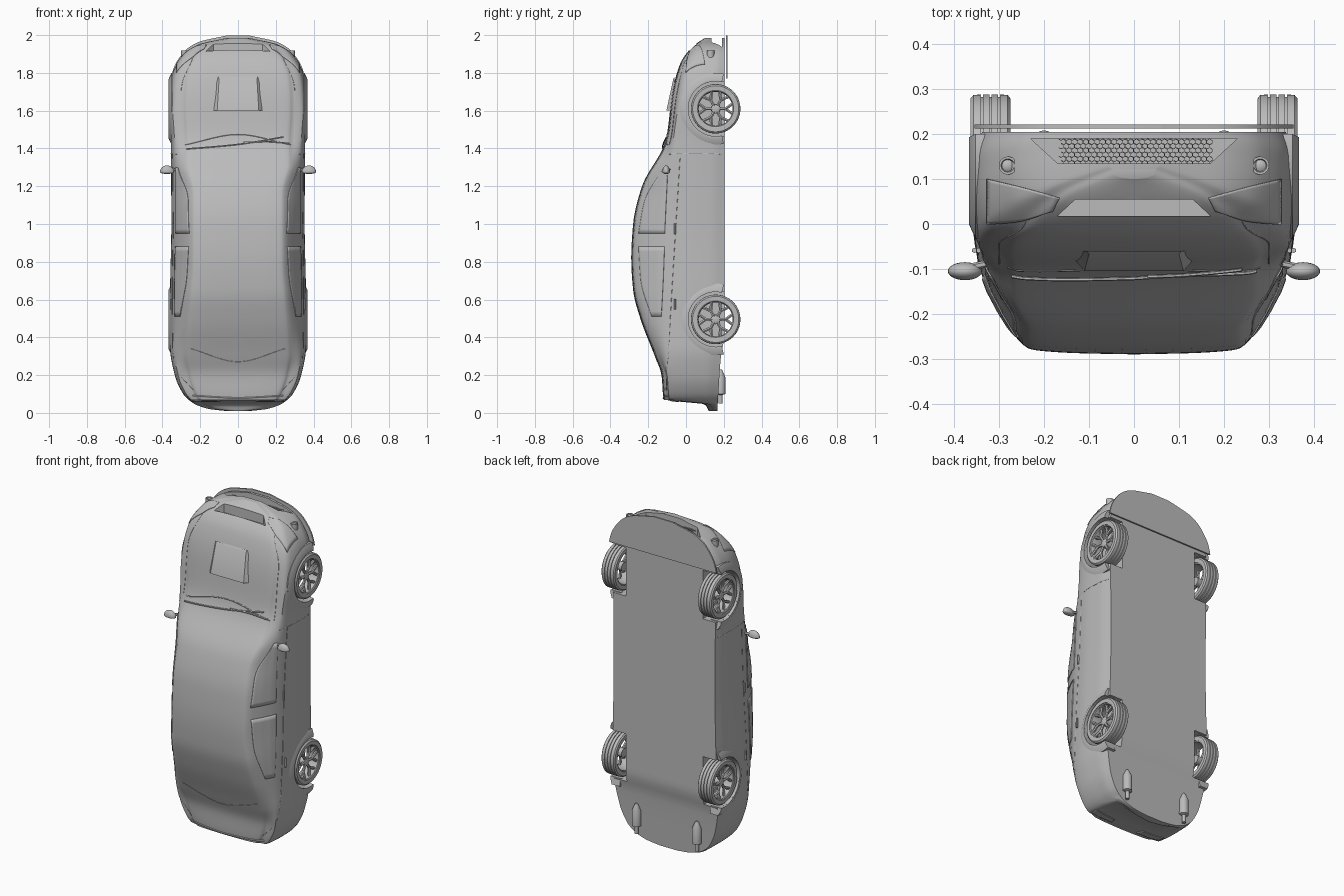
import bpy, bmesh, math
from mathutils import Vector
from mathutils.bvhtree import BVHTree

if "Cube" in bpy.data.objects:
    bpy.data.objects.remove(bpy.data.objects["Cube"], do_unlink=True)

grey = bpy.data.materials.new("plain grey")
grey.use_nodes = True
grey.diffuse_color = (0.5, 0.5, 0.5, 1)
grey.node_tree.nodes["Principled BSDF"].inputs["Base Color"].default_value = (0.5, 0.5, 0.5, 1)


def spline(keys, t):
    """Smooth curve through (position, value) keys without overshoot."""
    t = min(max(t, keys[0][0]), keys[-1][0])
    i = 0
    while i < len(keys) - 2 and t > keys[i + 1][0]:
        i += 1
    grad = lambda k: (keys[k + 1][1] - keys[k][1]) / (keys[k + 1][0] - keys[k][0])

    def slope(k):
        if k == 0 or k == len(keys) - 1:
            return grad(max(k - 1, 0))
        a, b = grad(k - 1), grad(k)
        return 2 * a * b / (a + b) if a * b > 0 else 0

    (t0, v0), (t1, v1) = keys[i], keys[i + 1]
    h = t1 - t0
    u = (t - t0) / h
    return (v0 * (1 + 2 * u) * (1 - u) ** 2 + v1 * u * u * (3 - 2 * u)
            + h * u * (1 - u) * (slope(i) * (1 - u) - slope(i + 1) * u))


def finish(name, bm, mirror=False):
    bmesh.ops.remove_doubles(bm, verts=bm.verts, dist=0.00001)
    bmesh.ops.recalc_face_normals(bm, faces=bm.faces)
    mesh = bpy.data.meshes.new(name)
    bm.to_mesh(mesh)
    bm.free()
    obj = bpy.data.objects.new(name, mesh)
    bpy.context.collection.objects.link(obj)
    return dress(obj, mirror)


def dress(obj, mirror):
    obj.data.materials.append(grey)
    if mirror:
        obj.modifiers.new("Mirror", 'MIRROR').use_mirror_merge = False
    return obj


def prism(name, points, push, mirror=False):
    """Extrude a flat outline along a vector."""
    bm = bmesh.new()
    face = bm.faces.new([bm.verts.new(p) for p in points])
    out = bmesh.ops.extrude_face_region(bm, geom=[face])["geom"]
    bmesh.ops.translate(bm, verts=[v for v in out if isinstance(v, bmesh.types.BMVert)], vec=push)
    return finish(name, bm, mirror)


def revolve(name, profile, centre, axis='X', start=0, sweep=math.tau, steps=48, mirror=True):
    """Turn a closed (along axis, radius) outline about the X or Z axis."""
    bm = bmesh.new()
    rings = []
    for i in range(steps + 1):
        t = start + sweep * i / steps
        c, s = math.cos(t), math.sin(t)
        rings.append([bm.verts.new(Vector(centre) + Vector((a, r * c, r * s) if axis == 'X' else (r * c, r * s, a)))
                      for a, r in profile])
    for p, q in zip(rings, rings[1:]):
        for j in range(len(profile)):
            bm.faces.new((p[j - 1], p[j], q[j], q[j - 1]))
    if sweep < math.tau:
        bm.faces.new(rings[0])
        bm.faces.new(rings[-1])
    return finish(name, bm, mirror)


def tubes(name, paths, radius, mirror=False):
    curve = bpy.data.curves.new(name, 'CURVE')
    curve.dimensions = '3D'
    curve.bevel_depth, curve.bevel_resolution, curve.use_fill_caps = radius, 1, True
    for path in paths:
        line = curve.splines.new('POLY')
        line.points.add(len(path) - 1)
        for point, co in zip(line.points, path):
            point.co = (*co, 1)
    temp = bpy.data.objects.new(name + " path", curve)
    bpy.context.collection.objects.link(temp)
    mesh = bpy.data.meshes.new_from_object(temp.evaluated_get(bpy.context.evaluated_depsgraph_get()))
    bpy.data.objects.remove(temp, do_unlink=True)
    mesh.materials.clear()
    obj = bpy.data.objects.new(name, mesh)
    bpy.context.collection.objects.link(obj)
    return dress(obj, mirror)


# Body shape along its length: half width, roof line, roof half width, belt, floor
WIDTH = [(0.01, 0.06), (0.02, 0.15), (0.05, 0.235), (0.1, 0.29), (0.2, 0.335), (0.35, 0.36), (0.6, 0.36),
         (1, 0.353), (1.45, 0.356), (1.6, 0.365), (1.72, 0.36), (1.8, 0.345), (1.9, 0.285), (1.95, 0.21), (1.985, 0.06)]
TOP = [(0.01, 0.12), (0.045, 0.1), (0.07, -0.118), (0.2, -0.13), (0.3, -0.165), (0.5, -0.242), (0.65, -0.28),
       (0.82, -0.29), (1, -0.28), (1.2, -0.233), (1.42, -0.115), (1.48, -0.1), (1.7, -0.072), (1.85, -0.03),
       (1.94, 0.035), (1.985, 0.1)]
ROOF = [(0, 0.29), (0.3, 0.285), (0.6, 0.262), (0.8, 0.248), (1.15, 0.248), (1.4, 0.3), (2, 0.28)]
BELT = [(0, -0.1), (0.5, -0.11), (1.3, -0.08), (1.5, -0.06), (1.8, 0), (2, 0.1)]
FLOOR = [(0, 0.165), (0.3, 0.185), (0.42, 0.205), (2, 0.205)]


def section(z):
    w, top, low = spline(WIDTH, z), spline(TOP, z), spline(FLOOR, z)
    roof = min(spline(ROOF, z), 0.8 * w)
    belt = max(spline(BELT, z), top + 0.03)
    drop = low - belt
    marks = [(0, top), (0.55 * roof, top + 0.003), (0.92 * roof, top + 0.011), (roof, top + 0.022),
             (w * 0.945, belt), (w, belt + 0.42 * drop), (w * 0.995, belt + 0.75 * drop), (w * 0.95, low)]
    xs, ys = [[(i, m[k]) for i, m in enumerate(marks)] for k in (0, 1)]
    steps = 4 * (len(marks) - 1)
    half = [Vector((spline(xs, i / 4), spline(ys, i / 4), z)) for i in range(steps + 1)]
    return [Vector((-p.x, p.y, z)) for p in half[:0:-1]] + half


bm = bmesh.new()
count = 90
loops = [[bm.verts.new(p) for p in section(0.01 + 1.975 * (0.5 - 0.5 * math.cos(math.pi * i / count)))]
         for i in range(count + 1)]
for a, b in zip(loops, loops[1:]):
    for j in range(len(a)):
        bm.faces.new((a[j - 1], a[j], b[j], b[j - 1]))
bm.faces.new(loops[0])
bm.faces.new(loops[-1])
bmesh.ops.recalc_face_normals(bm, faces=bm.faces)
skin = BVHTree.FromBMesh(bm)
body = finish("body", bm)

VIEWS = {"side": lambda a, b: ((1, a, b), (-1, 0, 0)), "hood": lambda a, b: ((a, -1, b), (0, 1, 0)),
         "nose": lambda a, b: ((a, b, 3), (0, 0, -1)), "tail": lambda a, b: ((a, b, -1), (0, 0, 1))}


def on_skin(view, a, b, lift=0.001):
    start, way = VIEWS[view](a, b)
    hit, normal = skin.ray_cast(Vector(start), Vector(way))[:2]
    return hit + normal * lift if hit else None


def along(path, t):
    k = t * (len(path) - 1)
    return [spline([(i, p[c]) for i, p in enumerate(path)], k) for c in (0, 1)]


def plate(name, view, edge_a, edge_b, n=14):
    """Thin panel laid on the body between two edge lines."""
    bm = bmesh.new()
    grid = []
    for i in range(n + 1):
        p, q = Vector(along(edge_a, i / n)), Vector(along(edge_b, i / n))
        spots = [on_skin(view, *p.lerp(q, j / n)) for j in range(n + 1)]
        grid.append([bm.verts.new(s) if s else None for s in spots])
    for r, s in zip(grid, grid[1:]):
        for j in range(n):
            quad = (r[j], r[j + 1], s[j + 1], s[j])
            if all(quad):
                bm.faces.new(quad)
    obj = finish(name, bm, True)
    solid = obj.modifiers.new("Thickness", 'SOLIDIFY')
    solid.thickness, solid.offset = 0.005, 0


def seam(name, view, path, radius=0.0015, mirror=True, lift=0.0, n=24):
    spots = [on_skin(view, *along(path, i / n), lift) for i in range(n + 1)]
    tubes(name, [[s for s in spots if s]], radius, mirror)


# Cut wheel wells, lower grille and upper inlet
AXLES = {"front": 1.61, "rear": 0.495}
HUB_Y = 0.157
cutters = []
for z in AXLES.values():
    arc = [(HUB_Y - 0.145 * math.sin(math.pi * i / 24), z + 0.145 * math.cos(math.pi * i / 24)) for i in range(25)]
    outline = arc + [(0.4, z - 0.145), (0.4, z + 0.145)]
    for side in (-1, 1):
        cutters.append(prism("well cutter", [(side * 0.255, y, h) for y, h in outline], (side * 0.3, 0, 0)))
grille = [(-0.23, 0.19), (-0.17, 0.135), (0.17, 0.135), (0.23, 0.19)]
inlet = [(-0.17, 0.018), (-0.13, 0.055), (0.13, 0.055), (0.17, 0.018)]
cutters.append(prism("grille cutter", [(x, y, 1.915) for x, y in grille], (0, 0, 0.2)))
cutters.append(prism("inlet cutter", [(x, y, 1.9) for x, y in inlet], (0, 0, 0.2)))
bpy.context.view_layer.objects.active = body
for cutter in cutters:
    mod = body.modifiers.new("Cut", 'BOOLEAN')
    mod.operation, mod.solver, mod.object = 'DIFFERENCE', 'EXACT', cutter
    bpy.ops.object.modifier_apply(modifier=mod.name)
    bpy.data.objects.remove(cutter, do_unlink=True)

# Honeycomb grille
cells = []
for row in range(7):
    for col in range(-13, 14):
        cx, cy = (col + 0.5 * (row % 2)) * 0.0125, 0.135 + row * 0.0095
        cells.append([(cx + 0.006 * math.sin(k * math.pi / 3), cy + 0.006 * math.cos(k * math.pi / 3), 1.945)
                      for k in range(5)])
tubes("grille_mesh", cells, 0.0009)

# Nose: splitter, headlights and fog lamps
rim = [(spline(WIDTH, z - 0.013), 0.212, z) for z in [1.77 + 0.228 * math.sin(i * math.pi / 40) for i in range(21)]]
prism("front_splitter", rim + [(-x, y, z) for x, y, z in rim[::-1]], (0, 0.009, 0))
plate("headlight", "nose", [(0.165, 0.058), (0.25, 0.082), (0.325, 0.1)], [(0.18, 0.03), (0.25, 0.008), (0.325, 0)])
lamp = on_skin("nose", 0.28, 0.13)
revolve("fog_lamp", [(-0.03, 0), (-0.03, 0.02), (0.012, 0.02), (0.012, 0.015), (0.006, 0.013), (0.014, 0)],
        lamp, 'Z', steps=24)

# Hood scoop
bm = bmesh.new()
for x, y, z in [(0.15, -0.06, 1.6), (0.11, -0.104, 1.6), (0.105, -0.06, 1.78), (0.1, -0.067, 1.77)]:
    for side in (-1, 1):
        bm.verts.new((side * x, y, z))
bmesh.ops.convex_hull(bm, input=bm.verts)
finish("hood_scoop", bm)

# Side windows, panel seams and handles
plate("front_side_window", "side", [(-0.095, 1.3), (-0.105, 1.1), (-0.112, 0.95)],
      [(-0.115, 1.3), (-0.218, 1.12), (-0.25, 0.95)])
plate("rear_side_window", "side", [(-0.113, 0.88), (-0.12, 0.7), (-0.13, 0.51)],
      [(-0.25, 0.88), (-0.238, 0.7), (-0.18, 0.51)])
seam("belt_crease", "side", [(-0.03, 1.37), (-0.065, 0.8), (-0.105, 0.12)])
seam("front_door_seam", "side", [(-0.09, 1.37), (0.05, 1.375), (0.19, 1.37)])
seam("hood_seam", "hood", [(0.3, 1.42), (0.3, 1.7), (0.24, 1.88)])
seam("windshield_base", "hood", [(-0.28, 1.42), (0, 1.475), (0.28, 1.42)], 0.003, False)
seam("wiper_long", "hood", [(-0.27, 1.395), (0, 1.42), (0.24, 1.46)], 0.004, False, 0.006)
seam("wiper_short", "hood", [(0.03, 1.43), (0.15, 1.435), (0.27, 1.425)], 0.004, False, 0.006)
for label, z in (("front", 0.975), ("rear", 0.575)):
    seam(label + "_door_handle", "side", [(-0.058, z - 0.028), (-0.058, z + 0.028)], 0.006, True, 0.004)

# Door mirrors
bm = bmesh.new()
bmesh.ops.create_uvsphere(bm, u_segments=24, v_segments=12, radius=1)
for v in bm.verts:
    v.co = (0.376 + 0.038 * v.co.x, -0.105 + 0.02 * v.co.y, 1.275 + (0.035 if v.co.z > 0 else 0.01) * v.co.z)
finish("door_mirror", bm, True)
tubes("mirror_stalk", [[(0.31, -0.085, 1.29), (0.36, -0.095, 1.285)]], 0.008, True)

# Wheels with grooved tyres, open rims and forked spokes
tread = [(0.275, 0.1), (0.275, 0.122), (0.281, 0.13)]
for x in (0.3, 0.319, 0.338):
    tread += [(x - 0.002, 0.131), (x - 0.002, 0.126), (x + 0.002, 0.126), (x + 0.002, 0.131)]
tread += [(0.357, 0.13), (0.364, 0.122), (0.363, 0.1)]
for label, z in AXLES.items():
    hub = (0, HUB_Y, z)
    revolve(label + "_tyre", tread, hub, steps=64)
    revolve(label + "_rim", [(0.28, 0.102), (0.28, 0.094), (0.34, 0.09), (0.356, 0.095), (0.362, 0.104)], hub)
    revolve(label + "_hub", [(0.3, 0), (0.3, 0.026), (0.345, 0.024), (0.349, 0.012), (0.349, 0)], hub, steps=24)
    forks = []
    for k in range(6):
        turn = k * math.tau / 6
        spot = lambda x, r, t: (x, HUB_Y + r * math.cos(turn + t), z + r * math.sin(turn + t))
        forks += [[spot(0.34, 0.018, 0), spot(0.342, 0.052, 0), spot(0.345, 0.096, t)] for t in (-0.3, 0.3)]
    tubes(label + "_spokes", forks, 0.0085, True)
    flare = [(0.3, 0.145), (0.366, 0.145), (0.367, 0.158), (0.352, 0.19), (0.3, 0.19)]
    revolve(label + "_arch_flare", flare, hub, start=math.pi - 1.8, sweep=3.6)

# Tail: lamps, lip, bumper blade, silencers
plate("tail_lamp", "tail", [(0.09, -0.085), (0.17, -0.085), (0.235, -0.075)], [(0.1, -0.045), (0.17, -0.04), (0.24, -0.03)])
seam("boot_lip", "hood", [(-0.24, 0.09), (0, 0.078), (0.24, 0.09)], 0.005, False)
seam("rear_window_edge", "hood", [(-0.25, 0.34), (0, 0.27), (0.25, 0.34)], 0.0015, False)
revolve("silencer", [(0.05, 0), (0.05, 0.011), (0.095, 0.011), (0.1, 0.026), (0.19, 0.026), (0.23, 0.008), (0.23, 0)],
        (0.2, 0.182, 0), 'Z', steps=24)

for obj in bpy.context.collection.objects:
    if obj.type == 'MESH' and grey.name in obj.data.materials:
        bpy.ops.object.select_all(action='DESELECT')
        obj.select_set(True)
        bpy.context.view_layer.objects.active = obj
        bpy.ops.object.shade_smooth_by_angle(angle=math.radians(35))
